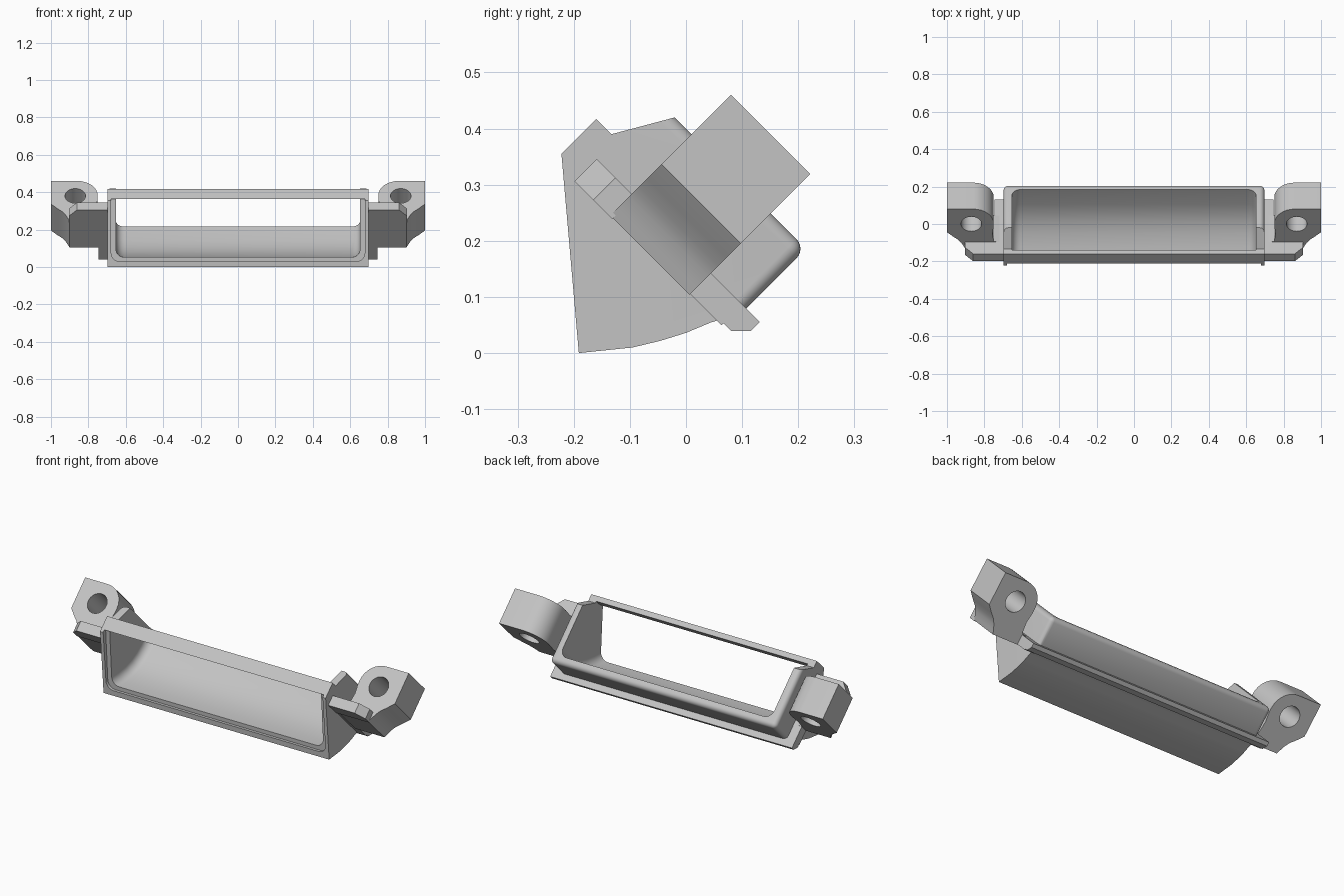
import bpy, bmesh, math
from mathutils import Vector

cube = bpy.data.objects.get("Cube")
if cube:
    bpy.data.objects.remove(cube)

grey = bpy.data.materials.new("plain grey")
grey.use_nodes = True
grey.diffuse_color = (0.55, 0.55, 0.55, 1)
grey.node_tree.nodes["Principled BSDF"].inputs["Base Color"].default_value = (0.55, 0.55, 0.55, 1)
R = math.sqrt(0.5)


def tilted(x, u, n):
    """u runs down the sloping rear plane, n points out of it."""
    return Vector((x, (u + n) * R, (n - u) * R))


def side_profile(p, x):
    return Vector((x, p[0], p[1]))


def slope_profile(p, x):
    return tilted(x, p[0], p[1])


def prism(name, pts, lo, hi, place, rounded=None, radius=0.0):
    """Extrude a profile; 'rounded' picks edges from their two end points."""
    bm = bmesh.new()
    caps = [[bm.verts.new(place(p, h)) for p in pts] for h in (lo, hi)]
    for cap in caps:
        bm.faces.new(cap)
    for i in range(len(pts)):
        j = (i + 1) % len(pts)
        bm.faces.new((caps[0][i], caps[0][j], caps[1][j], caps[1][i]))
    bmesh.ops.recalc_face_normals(bm, faces=bm.faces)
    if rounded:
        edges = [e for e in bm.edges if rounded(e.verts[0].co, e.verts[1].co)]
        bmesh.ops.bevel(bm, geom=edges, offset=radius, segments=6, profile=0.5,
                        affect='EDGES', clamp_overlap=False)
        bmesh.ops.recalc_face_normals(bm, faces=bm.faces)
    mesh = bpy.data.meshes.new(name)
    bm.to_mesh(mesh)
    bm.free()
    mesh.materials.append(grey)
    ob = bpy.data.objects.new(name, mesh)
    bpy.context.collection.objects.link(ob)
    return ob


def activate(ob):
    bpy.ops.object.select_all(action='DESELECT')
    ob.select_set(True)
    bpy.context.view_layer.objects.active = ob


def cut(ob, cutter):
    activate(ob)
    mod = ob.modifiers.new("cut", 'BOOLEAN')
    mod.operation, mod.solver, mod.object = 'DIFFERENCE', 'EXACT', cutter
    bpy.ops.object.modifier_apply(modifier=mod.name)
    bpy.data.objects.remove(cutter)


def smooth(ob):
    activate(ob)
    bpy.ops.object.shade_smooth_by_angle(angle=math.radians(32))


# Housing: sloping duct with a rounded rear rim
outer = [(-0.222, 0.355), (-0.16, 0.417), (-0.133, 0.39), (-0.02, 0.42),
         (0.214, 0.186), (0.1, 0.072), (0.043, 0.054), (0, 0.036),
         (-0.045, 0.022), (-0.095, 0.01), (-0.191, 0)]


def rear_rim(a, b):
    on_rear = [abs(v.y + v.z - 0.4) < 0.002 for v in (a, b)]
    low_wall = all(v.y > 0.09 for v in (a, b)) and abs(a.x - b.x) < 0.001
    return (all(on_rear) and min(a.y, b.y) < 0 < max(a.y, b.y)) or low_wall \
        or (all(on_rear) and min(a.y, b.y) > 0)


housing = prism("housing", outer, -0.697, 0.697, side_profile, rear_rim, 0.024)

# Through cavity with rounded floor corners, leaving the bar across the top
floor = [(-0.4, 0.052), (-0.19, 0.052), (-0.12, 0.055), (-0.05, 0.066),
         (0.01, 0.084), (0.06, 0.11), (0.105, 0.142), (0.185, 0.217), (0.4, 0.43)]
above = [(0.4, 0.7), (-0.14, 0.7), (-0.14, 0.397), (-0.172, 0.365), (-0.4, 0.365)]


def floor_corner(a, b):
    def on_floor(v):
        return any(abs(v.y - p[0]) + abs(v.z - p[1]) < 0.0005 for p in floor)
    return abs(a.x - b.x) < 0.001 and on_floor(a) and on_floor(b)


cut(housing, prism("cavity_cutter", floor + above, -0.653, 0.653,
                   side_profile, floor_corner, 0.045))

# Shallow recess around the front opening
recess = [(-0.4, 0.03), (-0.178, 0.03), (-0.2, 0.365), (-0.4, 0.365)]


def recess_corner(a, b):
    return abs(a.x - b.x) < 0.001 and max(a.z, b.z) < 0.04


cut(housing, prism("recess_cutter", recess, -0.678, 0.678,
                   side_profile, recess_corner, 0.045))
smooth(housing)

# Lip running along the underside
lip = [(0, 0.085), (0.029, 0.085), (0.054, 0.11), (0.054, 0.132), (0, 0.132)]
prism("bottom_lip", lip, -0.747, 0.747, slope_profile)

# Side rails, mounting tabs and ears
ear = [(1, 0.382), (1, 0.207), (0.965, 0.172), (0.94, 0.15), (0.922, 0.125),
       (0.91, 0.1), (0.9, 0.078), (0.72, 0.078), (0.72, 0.132), (0.75, 0.137),
       (0.757, 0.2), (0.75, 0.25)]
ear += [(0.86 - 0.11 * math.cos(a), 0.272 + 0.11 * math.sin(a))
        for a in (math.pi / 2 * i / 8 for i in range(9))]
hole = [(0.87 + 0.055 * math.cos(a), 0.269 + 0.055 * math.sin(a))
        for a in (math.tau * i / 32 for i in range(32))]
tab = [(0.69, -0.357), (0.86, -0.357), (0.903, -0.31), (0.903, -0.262), (0.69, -0.262)]

for side, label in ((1, "left"), (-1, "right")):
    def ear_profile(p, u):
        return tilted(side * p[0], u, p[1])

    def tab_profile(p, n):
        return tilted(side * p[0], p[1], n)

    rail = [(0.69, -0.357), (0.747, -0.357), (0.747, 0.01), (0.69, 0.01)]
    prism(label + "_rail", rail, 0.08, 0.132, tab_profile)
    prism(label + "_tab", tab, 0.076, 0.132, tab_profile)
    lug = prism(label + "_ear", ear, -0.269, -0.069, ear_profile)
    cut(lug, prism("hole_cutter", hole, -0.5, 0.2, ear_profile))
    smooth(lug)
